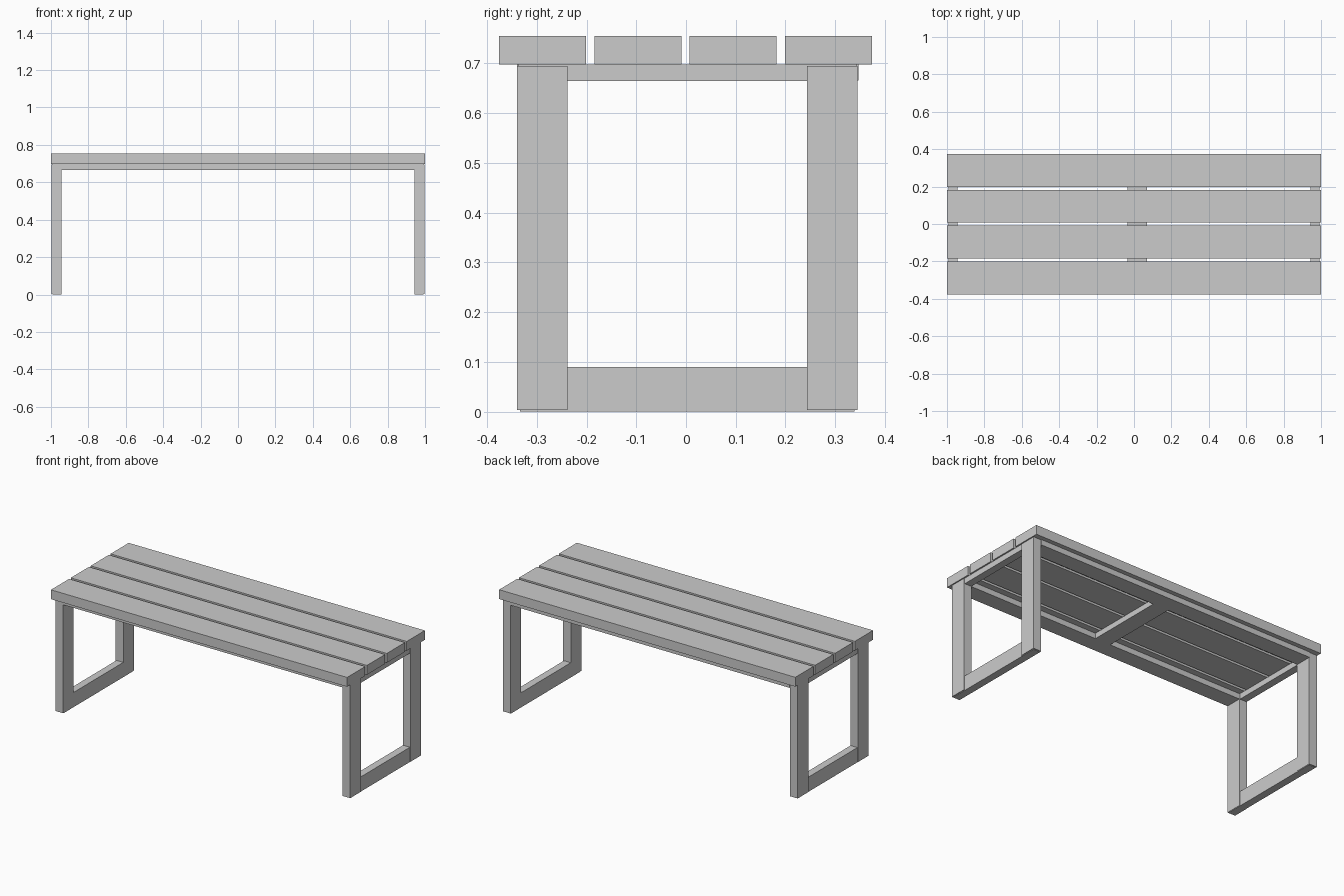
import bpy
import bmesh

if "Cube" in bpy.data.objects:
    bpy.data.objects.remove(bpy.data.objects["Cube"])


def box(name, x, y, z):
    """Box from (min, max) ranges on each axis."""
    bm = bmesh.new()
    bmesh.ops.create_cube(bm, size=1)
    for v in bm.verts:
        v.co = [r[0] if c < 0 else r[1] for c, r in zip(v.co, (x, y, z))]
    mesh = bpy.data.meshes.new(name)
    bm.to_mesh(mesh)
    bm.free()
    ob = bpy.data.objects.new(name, mesh)
    bpy.context.collection.objects.link(ob)
    return ob


def span(side, a, b):
    """Range a..b mirrored to the given side."""
    return tuple(sorted((side * a, side * b)))


# Four seat planks
for i in range(4):
    y0 = -0.376 + i * 0.1917
    box(f"seat_plank_{i + 1}", (-1, 1), (y0, y0 + 0.175), (0.698, 0.755))

# End frames: two legs, a floor rail and a thin top rail on each end
for sx, end in ((-1, "left"), (1, "right")):
    for y, face in (((-0.34, -0.238), "front"), ((0.243, 0.345), "back")):
        box(f"{end}_{face}_leg", span(sx, 0.943, 0.996), y, (0.003, 0.695))
    box(f"{end}_floor_rail", span(sx, 0.945, 0.991), (-0.334, 0.339), (0, 0.09))
    box(f"{end}_top_rail", span(sx, 0.945, 0.991), (-0.338, 0.343), (0.664, 0.698))

# Long flat rails under the seat
for y, face in (((-0.34, -0.24), "front"), ((0.245, 0.347), "back")):
    box(f"{face}_long_rail", (-0.943, 0.943), y, (0.665, 0.698))

# Middle cross brace
box("middle_brace", (-0.034, 0.07), (-0.24, 0.245), (0.665, 0.698))
